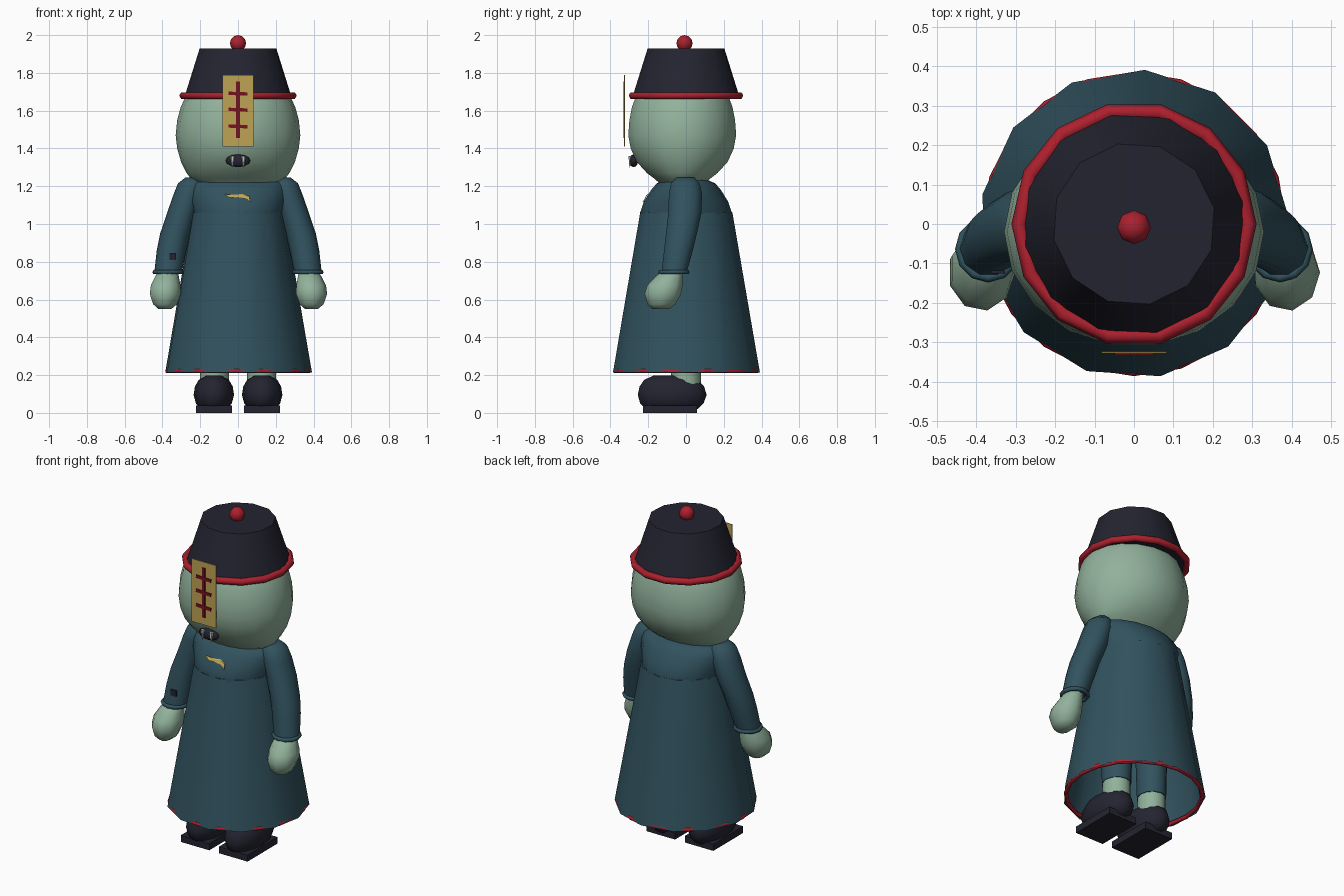
import bpy, bmesh, math
from mathutils import Matrix, Vector

if "Cube" in bpy.data.objects:
    bpy.data.objects.remove(bpy.data.objects["Cube"])


def material(name, r, g, b):
    lin = [(c / 255 / 12.92) if c < 10 else ((c / 255 + 0.055) / 1.055) ** 2.4 for c in (r, g, b)]
    m = bpy.data.materials.new(name)
    m.diffuse_color = (*lin, 1)
    m.use_nodes = True
    m.node_tree.nodes["Principled BSDF"].inputs["Base Color"].default_value = m.diffuse_color
    return m


TEAL = material("teal cloth", 49, 82, 94)
SKIN = material("pale green skin", 146, 178, 156)
NAVY = material("dark navy", 36, 36, 49)
RED = material("red trim", 172, 32, 46)
GOLD = material("gold paper", 190, 164, 84)
INK = material("dark red ink", 118, 18, 30)
FANG = material("fang white", 200, 208, 204)


def finish(name, bm, mat, smooth=True, angle=45):
    bmesh.ops.recalc_face_normals(bm, faces=bm.faces)
    me = bpy.data.meshes.new(name)
    bm.to_mesh(me)
    bm.free()
    me.materials.append(mat)
    if smooth:
        me.shade_smooth()
        me.set_sharp_from_angle(angle=math.radians(angle))
    ob = bpy.data.objects.new(name, me)
    bpy.context.collection.objects.link(ob)
    return ob


def loft(name, rings, sides, mat, caps=(True, True), angle=45, turn=0.0):
    """Skin horizontal elliptical rings given as (x, y, z, rx, ry)."""
    bm = bmesh.new()
    loops = []
    for x, y, z, rx, ry in rings:
        loops.append([bm.verts.new((x + rx * math.cos(a), y + ry * math.sin(a), z))
                      for a in (turn + math.tau * i / sides for i in range(sides))])
    for lo, hi in zip(loops, loops[1:]):
        for i in range(sides):
            j = (i + 1) % sides
            bm.faces.new((lo[i], lo[j], hi[j], hi[i]))
    for use, loop in zip(caps, (loops[0], loops[-1])):
        if use:
            bm.faces.new(loop)
    return finish(name, bm, mat, True, angle)


def torus(name, loc, major, minor, mat, n=14, k=6, tilt=0.0):
    bm = bmesh.new()
    v = [[bm.verts.new(((major + minor * math.cos(b)) * math.cos(a),
                        (major + minor * math.cos(b)) * math.sin(a), minor * math.sin(b)))
          for b in (math.tau * j / k for j in range(k))]
         for a in (math.tau * i / n for i in range(n))]
    for i in range(n):
        for j in range(k):
            p, q = (i + 1) % n, (j + 1) % k
            bm.faces.new((v[i][j], v[p][j], v[p][q], v[i][q]))
    bm.transform(Matrix.Translation(loc) @ Matrix.Rotation(tilt, 4, 'X'))
    return finish(name, bm, mat, True, 80)


def ball(name, loc, radii, mat, u=12, v=8):
    bm = bmesh.new()
    bmesh.ops.create_uvsphere(bm, u_segments=u, v_segments=v, radius=1)
    bm.transform(Matrix.Translation(loc) @ Matrix.Diagonal((*radii, 1)))
    return finish(name, bm, mat, True, 80)


def box(name, loc, size, mat, tilt=0.0):
    bm = bmesh.new()
    bmesh.ops.create_cube(bm, size=1)
    bm.transform(Matrix.Translation(loc) @ Matrix.Rotation(tilt, 4, 'Y') @ Matrix.Diagonal((*size, 1)))
    return finish(name, bm, mat, False)


# Head, wide at the jaw and narrowing into the collar
loft("head", [(0, -0.02, z, rx, ry) for z, rx, ry in (
    (1.17, 0.13, 0.09), (1.21, 0.20, 0.115), (1.24, 0.25, 0.15), (1.27, 0.272, 0.19),
    (1.33, 0.302, 0.245), (1.40, 0.322, 0.277), (1.47, 0.33, 0.29), (1.55, 0.322, 0.284),
    (1.62, 0.303, 0.27), (1.70, 0.265, 0.24), (1.76, 0.2, 0.18))], 18, SKIN)

# Hat: tapered crown, rolled brim and finial
loft("hat_crown", [(0, 0, 1.67, 0.29, 0.29), (0, 0, 1.93, 0.207, 0.207)], 12, NAVY, turn=0.2)
torus("hat_brim", (0, 0, 1.68), 0.291, 0.02, RED)
ball("hat_finial", (0, -0.008, 1.957), (0.043, 0.043, 0.043), RED, 8, 6)

# Paper talisman with brush strokes
box("talisman_paper", (0, -0.325, 1.60), (0.165, 0.004, 0.38), GOLD)
box("talisman_stroke_long", (0, -0.329, 1.605), (0.02, 0.006, 0.30), INK)
for i, z in enumerate((1.69, 1.605, 1.517)):
    box(f"talisman_stroke_{i + 1}", (0, -0.329, z), (0.10, 0.006, 0.018), INK, 0.04)

# Mouth and fangs
ball("mouth", (0, -0.277, 1.335), (0.066, 0.024, 0.034), NAVY, 12, 6)
for s in (-1, 1):
    loft("fang", [(s * 0.03, -0.298, 1.30, 0.002, 0.002), (s * 0.028, -0.295, 1.36, 0.013, 0.011)],
         6, FANG)

# Torso and long open robe
loft("torso", [(0, 0, z, rx, ry) for z, rx, ry in (
    (0.98, 0.235, 0.235), (1.06, 0.243, 0.243), (1.12, 0.262, 0.222), (1.18, 0.27, 0.185),
    (1.215, 0.262, 0.155), (1.235, 0.22, 0.11))], 16, TEAL, angle=60)
loft("robe_skirt", [(0, 0, 0.215, 0.392, 0.392), (0, 0, 1.062, 0.246, 0.246)], 13, TEAL,
     caps=(False, True), turn=math.radians(86))
torus("robe_hem", (0, 0, 0.222), 0.374, 0.012, RED, n=20)

# Gold clasp laid on the chest slope
bm = bmesh.new()
pts = [(-0.07, 1.155), (-0.045, 1.14), (0, 1.142), (0.045, 1.132), (0.065, 1.115),
       (0.06, 1.145), (0.03, 1.157), (-0.02, 1.152)]
bm.faces.new([bm.verts.new((x, -0.222 + (z - 1.13) * 0.58, z)) for x, z in pts])
r = bmesh.ops.extrude_face_region(bm, geom=bm.faces[:])
bmesh.ops.translate(bm, verts=[g for g in r["geom"] if isinstance(g, bmesh.types.BMVert)],
                    vec=Vector((0, 0.006, 0.003)))
finish("chest_clasp", bm, GOLD, False)

# Limbs, mirrored left and right
for s, side in ((-1, "right"), (1, "left")):
    loft(f"{side}_sleeve", [(s * x, y, z, rx, ry) for x, y, z, rx, ry in (
        (0.37, -0.063, 0.745, 0.073, 0.07), (0.352, -0.04, 0.86, 0.078, 0.08),
        (0.332, -0.024, 0.95, 0.08, 0.086), (0.295, -0.006, 1.06, 0.08, 0.092),
        (0.262, -0.003, 1.16, 0.078, 0.092), (0.245, -0.003, 1.215, 0.073, 0.08),
        (0.235, -0.003, 1.245, 0.045, 0.05))], 10, TEAL, angle=70)
    torus(f"{side}_cuff", (s * 0.37, -0.064, 0.745), 0.072, 0.012, TEAL, n=12)
    loft(f"{side}_hand", [(s * x, y, z, rx, ry) for x, y, z, rx, ry in (
        (0.388, -0.135, 0.55, 0.035, 0.045), (0.388, -0.13, 0.575, 0.065, 0.075),
        (0.387, -0.123, 0.63, 0.085, 0.098), (0.385, -0.112, 0.675, 0.081, 0.095),
        (0.378, -0.09, 0.72, 0.065, 0.075), (0.37, -0.066, 0.76, 0.05, 0.05))], 9, SKIN, angle=80)
    loft(f"{side}_trouser", [(s * 0.125, 0, 0.245, 0.08, 0.085), (s * 0.12, 0, 0.95, 0.095, 0.11)],
         12, TEAL)
    loft(f"{side}_ankle", [(s * 0.125, 0, 0.12, 0.078, 0.08), (s * 0.125, 0, 0.26, 0.076, 0.08)],
         12, SKIN)
    # Rounded shoe on a flat sole
    loft(f"{side}_shoe", [(s * 0.128, y, z, rx, ry) for y, z, rx, ry in (
        (-0.075, 0.02, 0.07, 0.14), (-0.075, 0.05, 0.095, 0.172), (-0.073, 0.095, 0.107, 0.187),
        (-0.075, 0.14, 0.1, 0.175), (-0.08, 0.175, 0.08, 0.145), (-0.085, 0.197, 0.04, 0.09))],
        14, NAVY, angle=80)
    box(f"{side}_sole", (s * 0.128, -0.085, 0.02), (0.19, 0.285, 0.04), NAVY)

# Small dark patch on one sleeve
box("sleeve_patch", (-0.345, -0.122, 0.828), (0.036, 0.008, 0.036), NAVY)
